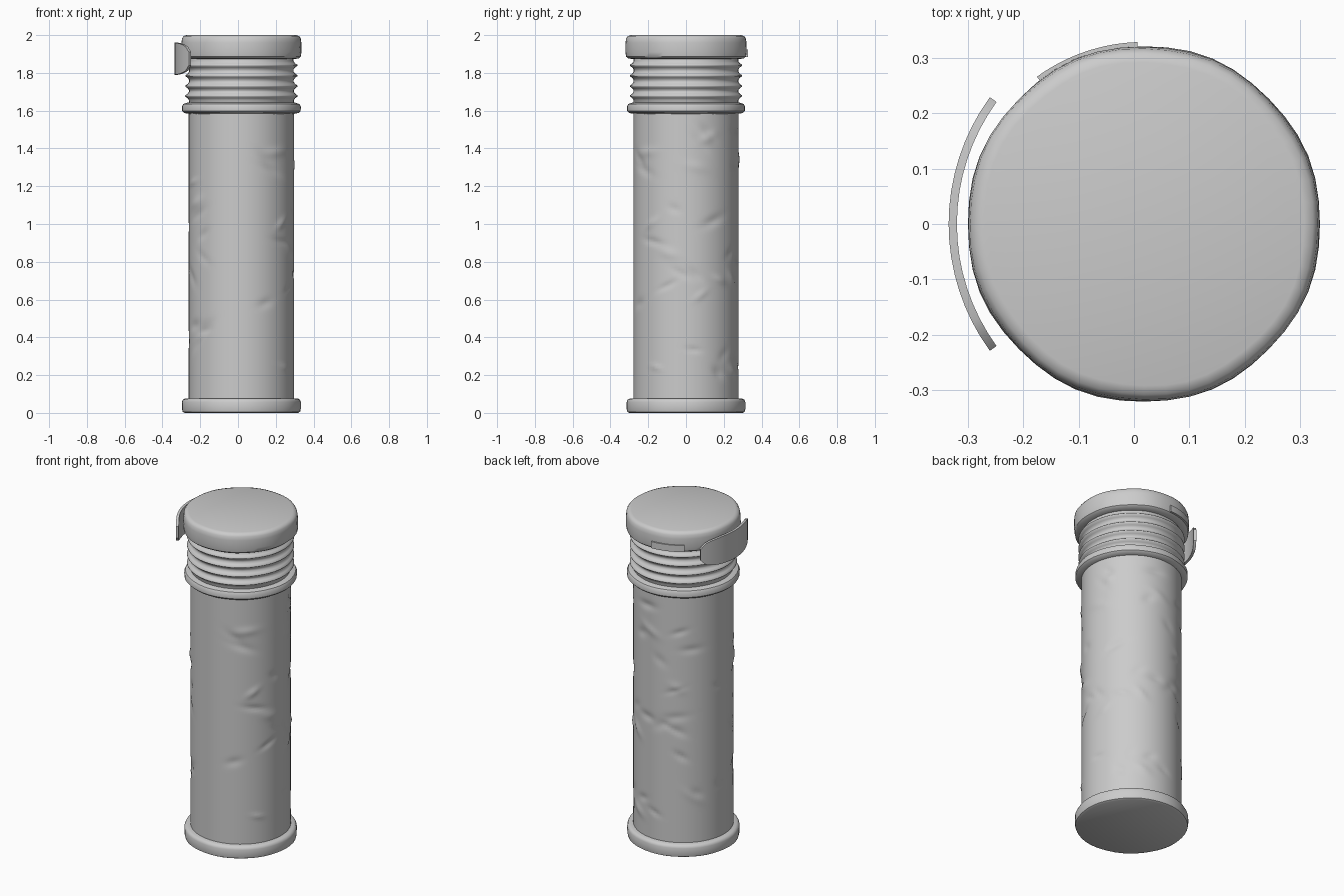
import bpy, bmesh, math, random
from mathutils import Vector

cube = bpy.data.objects.get("Cube")
if cube:
    bpy.data.objects.remove(cube, do_unlink=True)
random.seed(4)
CX = 0.018  # axis of the canister

grey = bpy.data.materials.new("plain_grey")
grey.use_nodes = True
grey.diffuse_color = (0.6, 0.6, 0.6, 1)
grey.node_tree.nodes["Principled BSDF"].inputs["Base Color"].default_value = (0.6, 0.6, 0.6, 1)


def finish(name, bm, angle=40):
    bmesh.ops.recalc_face_normals(bm, faces=bm.faces)
    mesh = bpy.data.meshes.new(name)
    bm.to_mesh(mesh)
    bm.free()
    mesh.materials.append(grey)
    obj = bpy.data.objects.new(name, mesh)
    bpy.context.collection.objects.link(obj)
    bpy.ops.object.select_all(action='DESELECT')
    obj.select_set(True)
    bpy.context.view_layer.objects.active = obj
    bpy.ops.object.shade_smooth_by_angle(angle=math.radians(angle))
    return obj


def lathe(profile, sides=48, wobble=0.0):
    """Closed solid of revolution from (radius, height) points."""
    bm = bmesh.new()
    rings = []
    for r, z in profile:
        ring = []
        for i in range(sides):
            a = math.tau * i / sides
            rr = r + wobble * math.sin(3 * a + 9 * z) * math.cos(5 * a)
            ring.append(bm.verts.new((CX + rr * math.cos(a), rr * math.sin(a), z)))
        rings.append(ring)
    for lo, hi in zip(rings, rings[1:]):
        for i in range(sides):
            j = (i + 1) % sides
            bm.faces.new((lo[i], lo[j], hi[j], hi[i]))
    bm.faces.new(rings[0][::-1])
    bm.faces.new(rings[-1])
    return bm


def curved_plate(name, cx, r, thick, a0, a1, span, steps=16):
    """Upright plate bent round a vertical axis; span(t) gives its low and high edge."""
    bm = bmesh.new()
    rows = []
    for k in range(steps + 1):
        t = k / steps
        a = math.radians(a0 + (a1 - a0) * t)
        lo, hi = span(t)
        rows.append([bm.verts.new((cx + rad * math.cos(a), rad * math.sin(a), z))
                     for rad, z in ((r - thick, lo), (r, lo), (r, hi), (r - thick, hi))])
    for p, q in zip(rows, rows[1:]):
        for i in range(4):
            j = (i + 1) % 4
            bm.faces.new((p[i], p[j], q[j], q[i]))
    bm.faces.new(rows[0])
    bm.faces.new(rows[-1])
    return finish(name, bm)


# Base flange with softened rims
finish("base_flange", lathe([(0.30, 0), (0.311, 0.006), (0.314, 0.02), (0.314, 0.058),
                             (0.309, 0.07), (0.298, 0.076), (0.27, 0.078)], wobble=0.002))

# Main tube, dented with short slanted creases away from the smooth front
rows = 120
body = lathe([(0.279, 0.06 + 1.55 * k / rows) for k in range(rows + 1)], sides=96)
for _ in range(55):
    a0 = math.radians(random.uniform(-65, 245))
    z0 = random.uniform(0.2, 1.5)
    tilt = random.uniform(-0.9, 0.9)
    length, width = random.uniform(0.03, 0.07), random.uniform(0.012, 0.025)
    depth = random.choice((-1, -1, 1)) * random.uniform(0.004, 0.008)
    for v in body.verts:
        out = Vector((v.co.x - CX, v.co.y, 0))
        da = (math.atan2(out.y, out.x) - a0 + math.pi) % math.tau - math.pi
        u, w = da * 0.28, v.co.z - z0
        if abs(u) < 0.2 and abs(w) < 0.2:
            along = u * math.cos(tilt) + w * math.sin(tilt)
            across = w * math.cos(tilt) - u * math.sin(tilt)
            v.co += out.normalized() * depth * math.exp(-(along / length) ** 2 - (across / width) ** 2)
finish("body_tube", body)

# Collar between tube and threaded neck
finish("collar", lathe([(0.27, 1.582), (0.302, 1.588), (0.312, 1.598), (0.313, 1.622),
                        (0.306, 1.635), (0.285, 1.642), (0.27, 1.643)], wobble=0.002))

# Neck with four rounded ridges
neck = [(0.276, 1.62)]
for z in (1.678, 1.73, 1.785, 1.84):
    neck += [(0.277, z - 0.022), (0.285, z - 0.011), (0.297, z - 0.003),
             (0.297, z + 0.003), (0.285, z + 0.011), (0.277, z + 0.022)]
finish("ribbed_neck", lathe(neck + [(0.277, 1.9)], wobble=0.0015), 60)

# Cap with rounded edges
finish("cap", lathe([(0.27, 1.872), (0.305, 1.876), (0.317, 1.886), (0.321, 1.91), (0.32, 1.96),
                     (0.317, 1.982), (0.308, 1.995), (0.292, 2.0)], wobble=0.003))

# Low lip on the back of the cap
curved_plate("cap_lip", CX, 0.329, 0.012, 92, 126, lambda t: (1.885, 1.925))


# Loose bent tab standing off the cap side, rounded at both ends
def tab_span(t):
    s = abs(2 * t - 1)
    half = 0.035 + 0.05 * math.sqrt(max(0, 1 - s ** 3))
    return 1.875 - half, 1.875 + half


curved_plate("side_tab", 0.055, 0.39, 0.015, 144, 216, tab_span)
